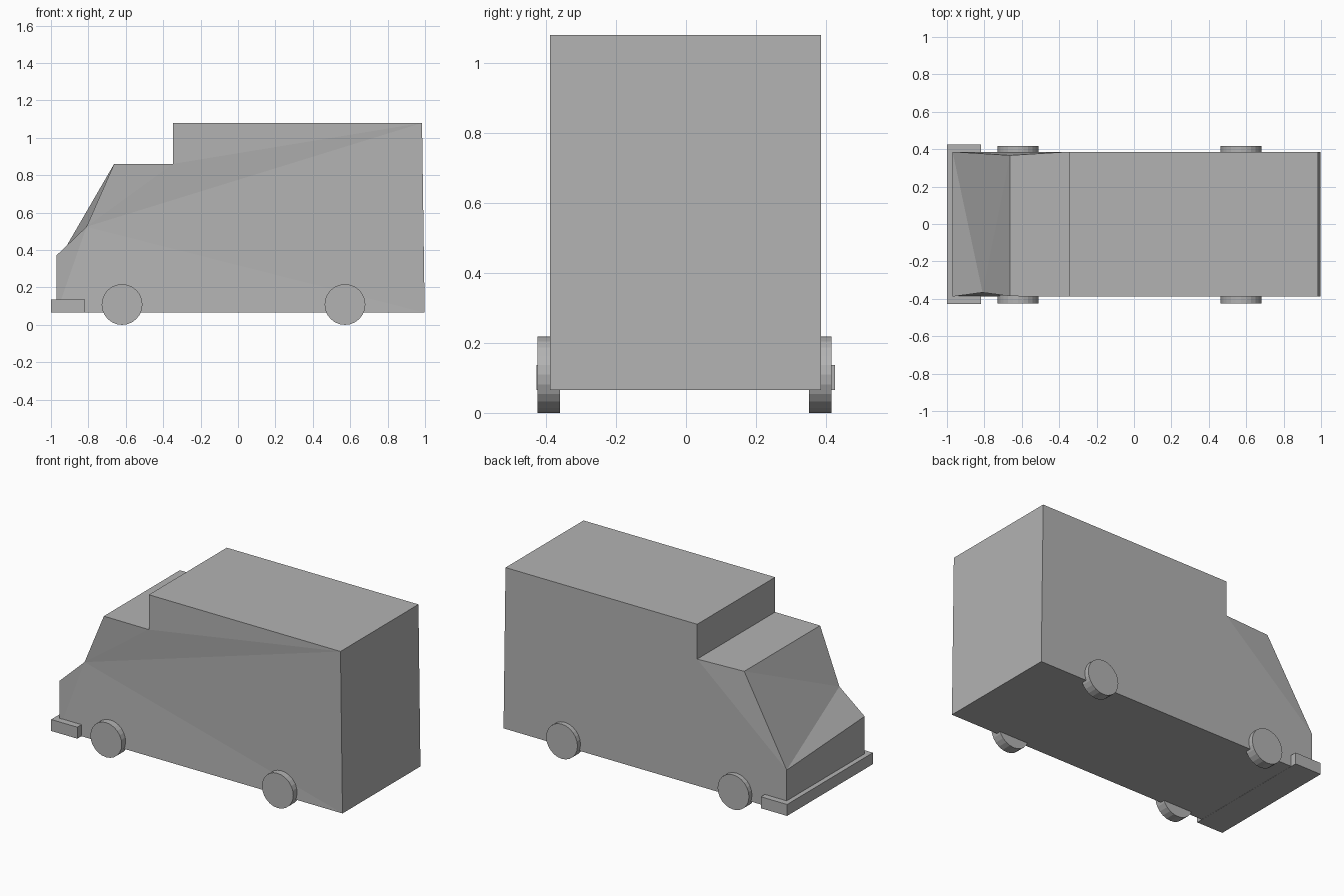
import bpy, bmesh, math
from mathutils import Matrix

if "Cube" in bpy.data.objects:
    bpy.data.objects.remove(bpy.data.objects["Cube"])

# Dark grey paint shared by every part
paint = bpy.data.materials.new("dark_grey")
paint.diffuse_color = (0.45, 0.45, 0.45, 1)
paint.use_nodes = True
paint.node_tree.nodes["Principled BSDF"].inputs["Base Color"].default_value = paint.diffuse_color


def make_object(name, bm):
    bmesh.ops.recalc_face_normals(bm, faces=bm.faces)
    mesh = bpy.data.meshes.new(name)
    bm.to_mesh(mesh)
    bm.free()
    mesh.materials.append(paint)
    obj = bpy.data.objects.new(name, mesh)
    bpy.context.collection.objects.link(obj)
    return obj


def box(name, x, y, z):
    bm = bmesh.new()
    bmesh.ops.create_cube(bm, size=1)
    for v in bm.verts:
        for i, (lo, hi) in enumerate((x, y, z)):
            v.co[i] = lo if v.co[i] < 0 else hi
    return make_object(name, bm)


def wheel(name, x, y0, y1, radius=0.109):
    bm = bmesh.new()
    place = Matrix.Translation((x, (y0 + y1) / 2, radius)) @ Matrix.Rotation(math.pi / 2, 4, 'X')
    bmesh.ops.create_cone(bm, cap_ends=True, segments=24, radius1=radius,
                          radius2=radius, depth=y1 - y0, matrix=place)
    return make_object(name, bm)


# Van body: near-side and far-side outlines, the near one with a dented windscreen corner
near, far = -0.388, 0.386
box_profile = {"F": (-0.348, 0.861), "G": (-0.348, 1.08), "H": (0.984, 1.08), "I": (0.998, 0.066)}
points = {
    "S": (-0.97, near, 0.066), "A": (-0.97, near, 0.372),
    "C": (-0.81, -0.366, 0.525), "D": (-0.662, -0.386, 0.861),
    "s": (-0.97, far, 0.066), "B": (-0.97, far, 0.33),
    "E": (-0.662, 0.367, 0.861),
}
for key, (x, z) in box_profile.items():
    points[key] = (x, near, z)
    points[key.lower()] = (x, far, z)

faces = ("CDF CFH FGH CHI CIS CSA "        # near side, fanned from the dent
         "BEf sBfghi "                     # far side
         "SABs ABC BEC CED "               # nose, bonnet and windscreen
         "DEfF FfgG GghH HhiI IisS")       # roof, tail and floor
bm = bmesh.new()
verts = {key: bm.verts.new(co) for key, co in points.items()}
for face in faces.split():
    bm.faces.new([verts[key] for key in face])
make_object("van_body", bm)

# Front bumper wrapping round the nose
box("bumper", (-1.0, -0.818), (-0.427, 0.425), (0.065, 0.137))

# Wheels
for label, x in (("front", -0.62), ("rear", 0.572)):
    wheel(label + "_wheel_near", x, -0.424, -0.36)
    wheel(label + "_wheel_far", x, 0.352, 0.416)
